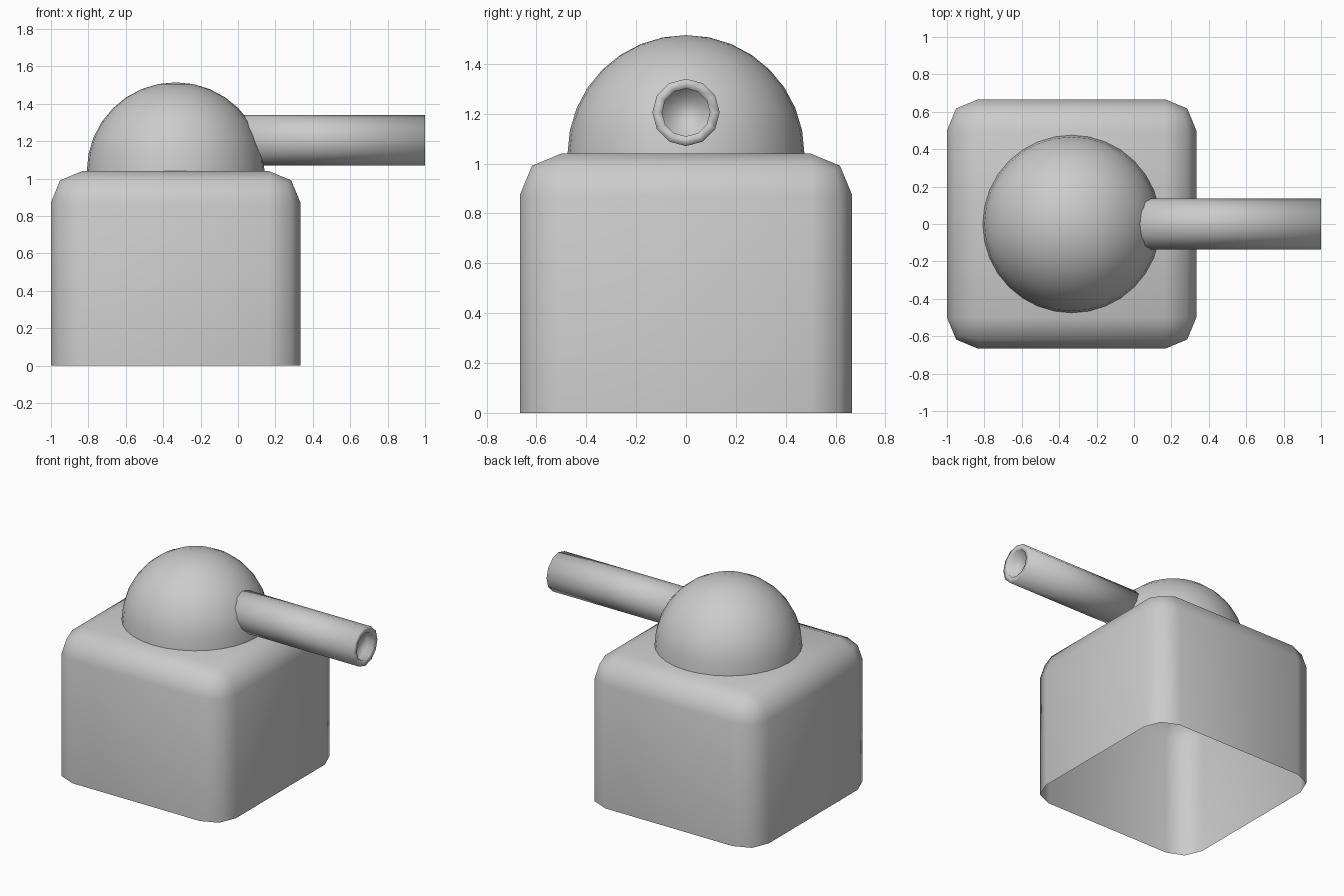
import bpy, bmesh
from math import radians
from mathutils import Matrix, Vector

if "Cube" in bpy.data.objects:
    bpy.data.objects.remove(bpy.data.objects["Cube"])


def finish(bm, name):
    """Turn a bmesh into a smooth shaded object."""
    bmesh.ops.recalc_face_normals(bm, faces=bm.faces[:])
    mesh = bpy.data.meshes.new(name)
    bm.to_mesh(mesh)
    bm.free()
    mesh.shade_smooth()
    obj = bpy.data.objects.new(name, mesh)
    bpy.context.collection.objects.link(obj)
    return obj


CX, TOP, SIDE = -1 / 3, 1.04, 4 / 3

# base: box with rounded top and corners, open underneath
bm = bmesh.new()
bmesh.ops.create_cube(bm, size=1, matrix=Matrix.Translation((CX, 0, TOP / 2))
                      @ Matrix.Diagonal((SIDE, SIDE, TOP, 1)))
edges = [e for e in bm.edges if max(v.co.z for v in e.verts) > 0.5]
bmesh.ops.bevel(bm, geom=edges, offset=0.167, segments=2, profile=0.5,
                affect='EDGES')
finish_base = [f for f in bm.faces if all(v.co.z < 0.001 for v in f.verts)]
bm_normals = bmesh.ops.recalc_face_normals(bm, faces=bm.faces[:])
bmesh.ops.delete(bm, geom=finish_base, context='FACES')
finish(bm, "base")

# dome: upper half of a sphere resting on the base
bm = bmesh.new()
bmesh.ops.create_uvsphere(bm, u_segments=32, v_segments=16, radius=0.475)
bmesh.ops.delete(bm, geom=[v for v in bm.verts if v.co.z < -0.001],
                 context='VERTS')
bmesh.ops.translate(bm, verts=bm.verts[:], vec=(CX, 0, TOP))
finish(bm, "dome")

# barrel: 12-sided tube along x with a shallow recessed muzzle
bm = bmesh.new()
start, end, radius = -0.1, 1.0, 0.135
bmesh.ops.create_cone(
    bm, cap_ends=True, segments=12, radius1=radius, radius2=radius,
    depth=end - start,
    matrix=Matrix.Translation(((start + end) / 2, 0, 1.205))
    @ Matrix.Rotation(radians(90), 4, 'Y'))
muzzle = max(bm.faces, key=lambda f: f.calc_center_median().x)
bmesh.ops.inset_region(bm, faces=[muzzle], thickness=0.039)
new = bmesh.ops.extrude_discrete_faces(bm, faces=[muzzle])["faces"][0]
bmesh.ops.translate(bm, verts=new.verts[:], vec=Vector((-0.05, 0, 0)))
finish(bm, "barrel")
